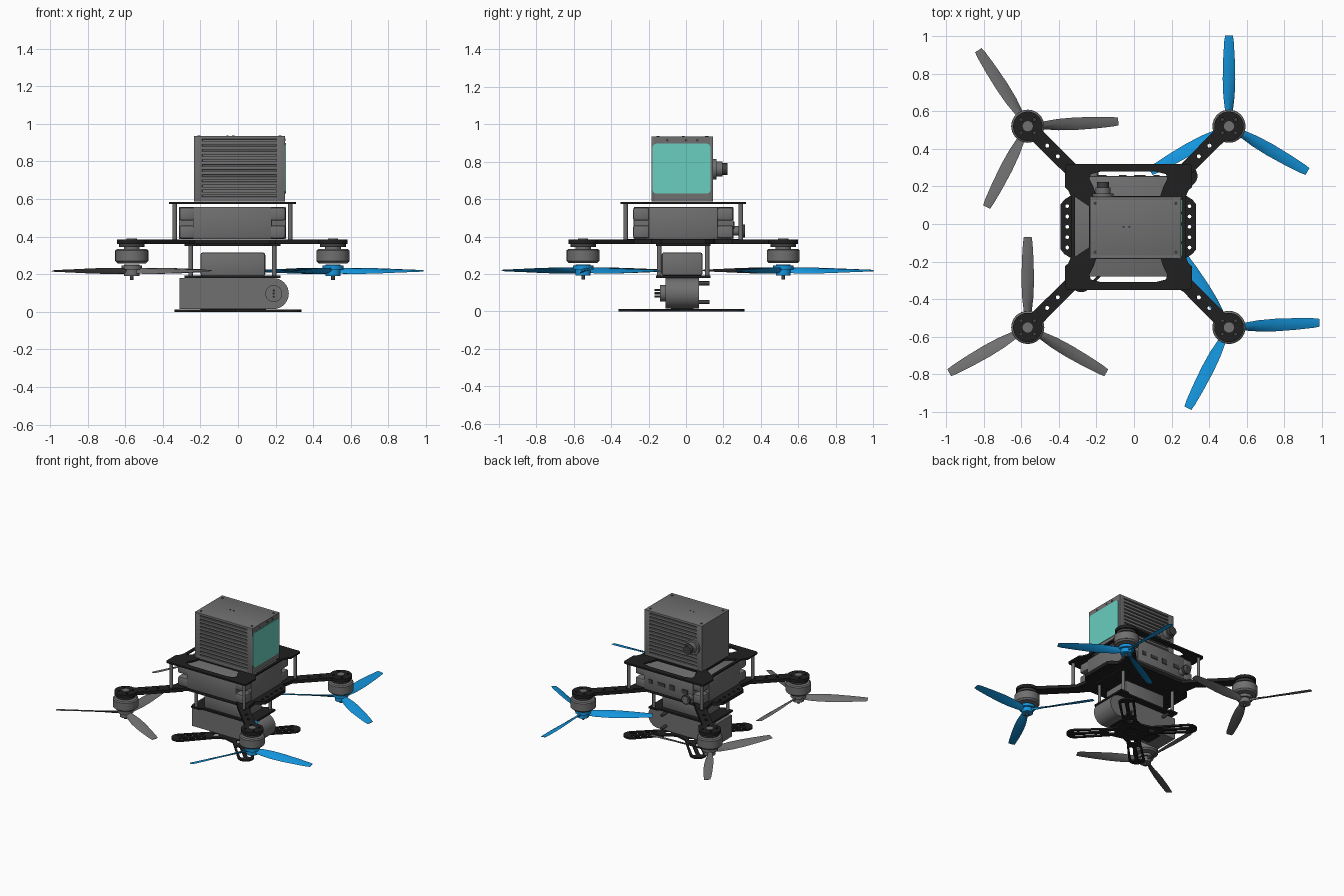
import bpy, bmesh, math
from math import sin, cos, pi, radians
from mathutils import Matrix, Vector

if "Cube" in bpy.data.objects:
    bpy.data.objects.remove(bpy.data.objects["Cube"])


def material(name, r, g, b):
    m = bpy.data.materials.new(name)
    m.use_nodes = True
    m.diffuse_color = (r, g, b, 1)
    m.node_tree.nodes["Principled BSDF"].inputs["Base Color"].default_value = (r, g, b, 1)
    return m


GREY = material("metal grey", 0.16, 0.16, 0.16)
BLACK = material("carbon black", 0.014, 0.014, 0.014)
DARK = material("dark grey", 0.05, 0.05, 0.05)
BLUE = material("propeller blue", 0.007, 0.3, 0.72)
TEAL = material("window teal", 0.14, 0.62, 0.52)
CX, CY = -0.03, -0.015  # centre of the frame


def finish(ob, mat):
    ob.data.materials.clear()
    ob.data.materials.append(mat)
    bpy.ops.object.select_all(action='DESELECT')
    ob.select_set(True)
    bpy.context.view_layer.objects.active = ob
    bpy.ops.object.shade_smooth_by_angle(angle=radians(35))
    return ob


def from_bmesh(name, bm, mat):
    bmesh.ops.recalc_face_normals(bm, faces=bm.faces)
    me = bpy.data.meshes.new(name)
    bm.to_mesh(me)
    bm.free()
    ob = bpy.data.objects.new(name, me)
    bpy.context.collection.objects.link(ob)
    return finish(ob, mat)


def box(name, x, y, z, mat, bevel=0):
    """Box from (low, high) pairs."""
    bm = bmesh.new()
    bmesh.ops.create_cube(bm, size=1)
    for v in bm.verts:
        v.co = Vector([(p[0] + p[1]) / 2 + c * (p[1] - p[0]) for p, c in zip((x, y, z), v.co)])
    if bevel:
        bmesh.ops.bevel(bm, geom=bm.edges[:], offset=bevel, segments=2, profile=0.5, affect='EDGES')
    return from_bmesh(name, bm, mat)


def cyl(name, x, y, z, r, length, mat, axis='Z', sides=32, r2=None):
    """Cylinder centred on x, y, z."""
    bm = bmesh.new()
    rot = {'Z': Matrix(), 'Y': Matrix.Rotation(pi / 2, 4, 'X'), 'X': Matrix.Rotation(pi / 2, 4, 'Y')}[axis]
    bmesh.ops.create_cone(bm, cap_ends=True, segments=sides, radius1=r, radius2=r2 or r,
                          depth=length, matrix=Matrix.Translation((x, y, z)) @ rot)
    return from_bmesh(name, bm, mat)


def plate(name, loops, thick, at, mat, rot=(0, 0, 0)):
    """Flat outline with holes, extruded."""
    cu = bpy.data.curves.new(name, 'CURVE')
    cu.dimensions, cu.fill_mode, cu.extrude = '2D', 'BOTH', thick / 2
    for pts in loops:
        s = cu.splines.new('POLY')
        s.points.add(len(pts) - 1)
        for p, q in zip(s.points, pts):
            p.co = (q[0], q[1], 0, 1)
        s.use_cyclic_u = True
    ob = bpy.data.objects.new(name, cu)
    bpy.context.collection.objects.link(ob)
    ob.location, ob.rotation_euler = at, rot
    bpy.ops.object.select_all(action='DESELECT')
    ob.select_set(True)
    bpy.context.view_layer.objects.active = ob
    bpy.ops.object.convert(target='MESH')
    return finish(bpy.context.view_layer.objects.active, mat)


def arc(x, y, r, a0, a1, n=8):
    return [(x + r * cos(radians(a0 + (a1 - a0) * i / n)), y + r * sin(radians(a0 + (a1 - a0) * i / n)))
            for i in range(n + 1)]


def circle(x, y, r, n=16):
    return arc(x, y, r, 0, 360, n)[:-1]


def rounded(w, h, r, x=0, y=0):
    """Rounded rectangle of half sizes w, h."""
    out = []
    for k, (sx, sy) in enumerate([(1, 1), (-1, 1), (-1, -1), (1, -1)]):
        out += arc(x + sx * (w - r), y + sy * (h - r), r, 90 * k, 90 * k + 90, 4)
    return out


def turn(pts, deg):
    c, s = cos(radians(deg)), sin(radians(deg))
    return [(x * c - y * s, x * s + y * c) for x, y in pts]


def mirror4(quarter):
    """Closed outline from its first-quadrant points."""
    q = quarter
    return (q + [(-x, y) for x, y in q[::-1]] + [(-x, -y) for x, y in q] + [(x, -y) for x, y in q[::-1]])


SIGNS = [(1, 1), (-1, 1), (-1, -1), (1, -1)]

# Frame plates
ears = mirror4([(0.36, 0.12), (0.34, 0.145), (0.30, 0.17), (0.32, 0.29), (0.29, 0.32), (0.2, 0.25)])
holes = [circle(sx * 0.325, 0.055 * i, 0.01, 10) for sx in (-1, 1) for i in range(-2, 3)]
plate("main_plate", [ears] + holes, 0.025, (CX, CY, 0.373), BLACK)
top = mirror4([(0.305, 0.16), (0.32, 0.195), (0.338, 0.21)] + arc(0.318, 0.315, 0.02, 0, 90, 4))
end_cut = [(-0.17, 0.165), (0.17, 0.165), (0.185, 0.21), (0.207, 0.255), (0.2, 0.28), (0.15, 0.293),
           (-0.15, 0.293), (-0.2, 0.28), (-0.207, 0.255), (-0.185, 0.21)]
side_cut = [(0.285, 0.16), (0.285, -0.16), (0.21, -0.11), (0.21, 0.11)]
plate("upper_plate", [top, end_cut, turn(end_cut, 180), side_cut, turn(side_cut, 180)],
      0.012, (CX, CY, 0.579), BLACK)

# Arms, motors and propellers


def rotor(name, x, y, phase, mat):
    bm = bmesh.new()
    # radius, half width, pitch, half thickness
    stations = [(0.03, 0.018, 45, 0.012), (0.08, 0.026, 38, 0.009), (0.16, 0.034, 28, 0.007),
                (0.25, 0.036, 22, 0.006), (0.36, 0.032, 16, 0.004), (0.45, 0.026, 12, 0.003),
                (0.482, 0.021, 10, 0.002)]
    section = [(-1, 0), (-0.5, 0.8), (0.3, 1), (1, 0), (0.3, -0.6), (-0.5, -0.5)]
    for k in range(3):
        m = Matrix.Translation((x, y, 0.218)) @ Matrix.Rotation(radians(phase + 120 * k), 4, 'Z')
        rings = []
        for r, w, pitch, t in stations:
            tilt = Matrix.Rotation(radians(pitch), 4, 'X')
            rings.append([bm.verts.new(m @ (tilt @ Vector((0, w * u, t * v)) + Vector((r, 0, 0))))
                          for u, v in section])
        for a, b in zip(rings, rings[1:]):
            for i in range(6):
                j = (i + 1) % 6
                bm.faces.new((a[i], a[j], b[j], b[i]))
        bm.faces.new(rings[0])
        bm.faces.new(rings[-1])
    from_bmesh(name + "_blades", bm, mat)
    cyl(name + "_hub", x, y, 0.221, 0.04, 0.06, mat)
    cyl(name + "_hub_collar", x, y, 0.235, 0.055, 0.022, mat)


arm_end = 0.535 * math.sqrt(2)
arm = [(0.36, -0.037)] + arc(arm_end, 0, 0.078, -150, 150, 28) + [(0.36, 0.037)]
arm_holes = [circle(r, 0, 0.011, 10) for r in (0.445, 0.53, 0.61)]
arm_holes += [circle(arm_end + 0.05 * cos(a * pi / 2), 0.05 * sin(a * pi / 2), 0.009, 8) for a in range(4)]
for (sx, sy), word, phase, mat in zip(SIGNS, ("back_left", "back_right", "front_right", "front_left"),
                                      (90, 3, 90, 3), (BLUE, GREY, GREY, BLUE)):
    x, y = CX + sx * 0.535, CY + sy * 0.535
    plate(word + "_arm", [arm] + arm_holes, 0.024, (CX, CY, 0.372), BLACK,
          (0, 0, math.atan2(sy, sx)))
    cyl(word + "_motor_cap", x, y, 0.375, 0.027, 0.03, GREY)
    cyl(word + "_motor_base", x, y, 0.352, 0.068, 0.016, DARK)
    cyl(word + "_motor_neck", x, y, 0.337, 0.042, 0.03, GREY)
    cyl(word + "_motor_can", x, y, 0.298, 0.088, 0.058, GREY)
    cyl(word + "_motor_top_rim", x, y, 0.33, 0.088, 0.008, GREY, r2=0.078)
    cyl(word + "_motor_bottom_rim", x, y, 0.264, 0.076, 0.012, GREY, r2=0.088)
    cyl(word + "_shaft", x, y, 0.21, 0.01, 0.08, DARK, sides=12)
    rotor(word + "_propeller", x, y, phase, mat)
    # Posts between the plates
    cyl(word + "_upper_post", CX + sx * 0.307, CY + sy * 0.308, 0.479, 0.012, 0.19, GREY, sides=12)
    cyl(word + "_lower_post", CX + sx * 0.222, CY + sy * 0.128, 0.275, 0.012, 0.18, GREY, sides=12)
    # Corner blocks of the computer
    for z in (0.39, 0.485):
        box(word + "_computer_corner", sorted((CX + sx * 0.2, CX + sx * 0.283)),
            sorted((CY + sy * 0.18, CY + sy * 0.268)), (z, z + 0.07), GREY, 0.012)
    cyl(word + "_sensor_screw", 0.008 + sx * 0.215, -0.02 + sy * 0.13, 0.936, 0.009, 0.004, DARK, sides=10)

# Computer between the main plates
box("computer_core", (-0.24, 0.18), (-0.28, 0.255), (0.386, 0.558), GREY, 0.006)
box("computer_sides", (-0.315, 0.255), (-0.2, 0.17), (0.386, 0.558), GREY, 0.006)
for x, w, h in ((-0.17, 0.05, 0.03), (-0.06, 0.04, 0.04), (0.03, 0.06, 0.025), (0.12, 0.03, 0.03)):
    box("computer_port", (x - w / 2, x + w / 2), (0.25, 0.26), (0.46 - h / 2, 0.46 + h / 2), DARK)
cyl("computer_plug", -0.215, 0.28, 0.43, 0.025, 0.07, GREY, 'Y', 16)
cyl("computer_plug_tip", -0.215, 0.305, 0.43, 0.035, 0.02, DARK, 'Y', 16)

# Sensor block with ribbed front and back
box("sensor_core", (-0.232, 0.248), (-0.172, 0.132), (0.587, 0.932), GREY)
for face, y in (("front", (-0.185, -0.165)), ("back", (0.125, 0.145))):
    for x in ((-0.235, -0.19), (0.205, 0.25)):
        box("sensor_%s_column" % face, x, y, (0.586, 0.935), GREY, 0.003)
    for z in ((0.586, 0.612), (0.917, 0.935)):
        box("sensor_%s_rail" % face, (-0.235, 0.25), y, z, GREY, 0.003)
    for i in range(11):
        box("sensor_%s_rib" % face, (-0.195, 0.21), y, (0.62 + 0.027 * i, 0.638 + 0.027 * i), GREY, 0.003)
box("sensor_top", (-0.235, 0.25), (-0.185, 0.145), (0.925, 0.935), GREY, 0.003)
box("sensor_window_wall", (0.24, 0.25), (-0.185, 0.145), (0.587, 0.934), GREY)
box("sensor_plain_wall", (-0.235, -0.225), (-0.185, 0.145), (0.587, 0.934), GREY)
plate("sensor_window", [rounded(0.134, 0.155, 0.022)], 0.008, (0.25, -0.024, 0.763), TEAL, (0, pi / 2, 0))
for x in (-0.055, -0.025):
    cyl("sensor_top_hole", x, -0.015, 0.936, 0.006, 0.004, DARK, sides=10)
for y in (-0.1, 0.0, 0.06):
    cyl("sensor_wall_screw", 0.25, y, 0.915, 0.007, 0.005, DARK, 'X', 10)
cyl("sensor_connector_base", -0.165, 0.152, 0.76, 0.055, 0.02, GREY, 'Y')
cyl("sensor_connector_neck", -0.165, 0.175, 0.76, 0.04, 0.04, GREY, 'Y')
cyl("sensor_connector_cap", -0.165, 0.205, 0.76, 0.032, 0.035, DARK, 'Y', 16)

# Lower deck and battery
box("battery", (-0.2, 0.145), (-0.13, 0.088), (0.19, 0.315), GREY, 0.012)
deck = mirror4([(0.255, 0.06), (0.255, 0.145), (0.19, 0.145), (0.17, 0.13)])
plate("lower_deck", [deck], 0.013, (CX, CY, 0.186), BLACK)
plate("battery_top_deck", [deck], 0.012, (CX, CY, 0.356), BLACK)

# Camera body with one rounded end
camera = [(-0.31, 0.015)] + arc(0.188, 0.097, 0.082, -90, 90, 20) + [(-0.31, 0.179)]
plate("camera_body", [camera], 0.18, (0, -0.02, 0), GREY, (pi / 2, 0, 0))
cyl("camera_lens", 0.19, -0.125, 0.097, 0.045, 0.03, GREY, 'Y', 24)
for i in range(3):
    cyl("camera_pin", 0.19, -0.14, 0.08 + 0.017 * i, 0.006, 0.055, DARK, 'Y', 8)
for x in (-0.2, 0.12):
    for z in (0.05, 0.15):
        cyl("camera_stud", x, 0.095, z, 0.011, 0.06, DARK, 'Y', 12)

# Crossed landing foot with slotted arms
foot, slots = [], []
for k in range(4):
    a = 45 + 90 * k
    foot += turn([(0.14, -0.048)] + arc(0.397, 0, 0.057, -90, 90, 10) + [(0.14, 0.048), (0.09, 0.07)], a)
    slots += [turn(rounded(0.095, 0.013, 0.0125, 0.31, s * 0.026), a) for s in (-1, 1)]
    slots.append(turn(rounded(0.02, 0.02, 0.005, 0.14, 0), a))
plate("landing_foot", [foot, rounded(0.04, 0.04, 0.008)] + slots, 0.012, (0, -0.025, 0.006), BLACK)
box("foot_mount", (-0.2, 0.15), (-0.08, 0.04), (0.01, 0.02), BLACK)
